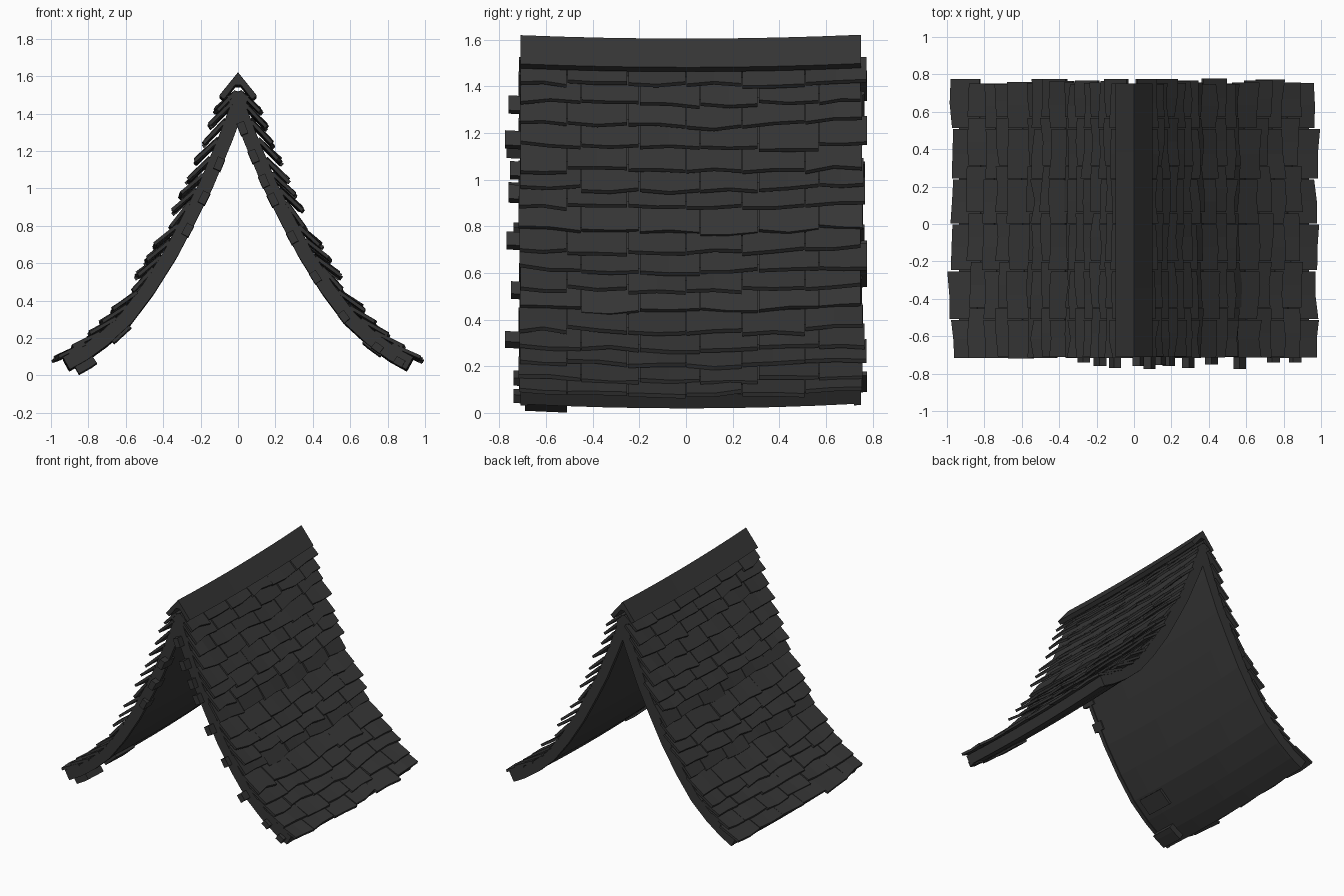
import bpy, bmesh, random
from mathutils import Vector

random.seed(4)
if "Cube" in bpy.data.objects:
    bpy.data.objects.remove(bpy.data.objects["Cube"])

slate = bpy.data.materials.new("dark slate")
slate.use_nodes = True
GREY = (0.036, 0.036, 0.036, 1)
slate.diffuse_color = GREY
bsdf = slate.node_tree.nodes["Principled BSDF"]
bsdf.inputs["Base Color"].default_value = GREY
bsdf.inputs["Roughness"].default_value = 0.9

# Centre line of one roof slope, (x, z) from ridge to eave
SLOPE = [Vector(p) for p in (
    (-0.02, 1.51), (0.07, 1.27), (0.17, 1.03), (0.26, 0.85), (0.36, 0.66),
    (0.48, 0.47), (0.60, 0.31), (0.72, 0.20), (0.83, 0.12), (0.92, 0.07))]
FRONT, BACK = -0.71, 0.75


def at_height(z):
    """Point on the slope, its outward normal and downhill direction."""
    for i in range(len(SLOPE) - 1):
        a, b = SLOPE[i], SLOPE[i + 1]
        if z >= b.y or i == len(SLOPE) - 2:
            break
    t = (a.y - z) / (a.y - b.y)

    def tangent(k):
        lo, hi = max(k - 1, 0), min(k + 1, len(SLOPE) - 1)
        return (SLOPE[hi] - SLOPE[lo]).normalized()
    d = tangent(i).lerp(tangent(i + 1), t).normalized()
    return a.lerp(b, t), Vector((-d.y, d.x)), d


def sag(y):
    return -0.02 * (1 - (y / 0.74) ** 2)


def finish(name, bm):
    bmesh.ops.recalc_face_normals(bm, faces=bm.faces)
    me = bpy.data.meshes.new(name)
    bm.to_mesh(me)
    bm.free()
    me.materials.append(slate)
    ob = bpy.data.objects.new(name, me)
    bpy.context.collection.objects.link(ob)


def loft(bm, rings):
    """Join equal closed outlines into a capped solid."""
    loops = [[bm.verts.new(p) for p in ring] for ring in rings]
    n = len(loops[0])
    for a, b in zip(loops, loops[1:]):
        for k in range(n):
            bm.faces.new((a[k], a[(k + 1) % n], b[(k + 1) % n], b[k]))
    bm.faces.new(loops[0])
    bm.faces.new(loops[-1])


def slab(bm, side, z_top, z_low, y0, y1, inner, outer, steps=1):
    """Curved slab following the slope between two heights."""
    heights = [z_top] + [p.y for p in SLOPE if z_low < p.y < z_top] + [z_low]
    section = []
    for off, order in ((outer, heights), (inner, heights[::-1])):
        for z in order:
            p, n, _ = at_height(z)
            section.append(p + n * off)
    rings = []
    for j in range(steps + 1):
        y = y0 + (y1 - y0) * j / steps
        rings.append([(side * p.x, y, p.y + sag(y)) for p in section])
    loft(bm, rings)


# Curved shell and the thicker rims at both gables
for side, label in ((1, "left"), (-1, "right")):
    bm = bmesh.new()
    slab(bm, side, 1.51, 0.07, FRONT + 0.01, BACK - 0.01, -0.035, 0.034, 8)
    finish(label + "_roof_shell", bm)
    bm = bmesh.new()
    slab(bm, side, 1.51, 0.07, FRONT, FRONT + 0.03, -0.042, 0.034)
    slab(bm, side, 1.51, 0.07, BACK - 0.03, BACK, -0.042, 0.034)
    finish(label + "_gable_rims", bm)

# Shingle courses, listed by the height of their lower edge
COURSES = (1.42, 1.34, 1.25, 1.15, 1.05, 0.97, 0.89, 0.79, 0.70, 0.62,
           0.54, 0.45, 0.36, 0.29, 0.22, 0.155, 0.095)
FLUSH = (0.79, 0.45)
SEAMS = ((FRONT, -0.51, -0.25, 0.0, 0.24, 0.51, BACK),
         (FRONT, -0.45, -0.20, 0.06, 0.31, 0.57, BACK))


def shingle(bm, side, z, y0, y1, lift):
    tip = at_height(z)[0] + Vector((lift, 0))
    # Walk back up the slope to find where the shingle is fixed
    up, root = z, tip
    while (root - tip).length < 0.16 and up < 1.5:
        up += 0.005
        p, n, _ = at_height(up)
        root = p + n * 0.025
    along = (tip - root).normalized()
    thick = Vector((-along.y, along.x)) * 0.018
    rings = []
    for y in (y0, (y0 + y1) / 2, y1):
        low = tip + along * random.uniform(-0.016, 0.01)
        low += thick * random.uniform(-0.3, 0.3)
        ring = (root, root + thick, low + thick / 2, low - thick / 2)
        rings.append([(side * p.x, y, p.y + sag(y)) for p in ring])
    loft(bm, rings)


for side, label in ((1, "left"), (-1, "right")):
    bm = bmesh.new()
    for row, z in enumerate(COURSES):
        seams = SEAMS[row % 2]
        lift = 0.068 if z in FLUSH else 0.106
        for y0, y1 in zip(seams, seams[1:]):
            if y0 == FRONT:
                y0 -= random.uniform(0, 0.012)
            if y1 == BACK:
                y1 += random.uniform(0, 0.03)
            shingle(bm, side, z + random.uniform(-0.008, 0.008),
                    y0 + 0.003, y1 - 0.003, lift)
    finish(label + "_shingles", bm)

# Folded ridge cap, sagging gently in the middle
bm = bmesh.new()
CAP = ((0, 1.62), (0.1, 1.497), (0.075, 1.478), (0.015, 1.555),
       (-0.015, 1.555), (-0.075, 1.478), (-0.1, 1.497))
rings = []
for j in range(9):
    y = FRONT + (BACK - FRONT) * j / 8
    rings.append([(x, y, z + sag(y) * 0.8) for x, z in CAP])
loft(bm, rings)
finish("ridge_cap", bm)

# Batten ends poking out of the front gable: side, height, reach
ENDS = ((1, 1.33, 0.76), (1, 1.18, 0.775), (1, 1.05, 0.755), (1, 0.95, 0.76),
        (1, 0.75, 0.77), (1, 0.54, 0.75), (1, 0.33, 0.775), (1, 0.17, 0.74),
        (1, 0.095, 0.74), (-1, 1.14, 0.77), (-1, 0.96, 0.76), (-1, 0.79, 0.74))
bm = bmesh.new()
for side, z, reach in ENDS:
    d = at_height(z)[2]
    half = 0.032 * d.y * d.y + 0.004
    slab(bm, side, z + half, z - half, -reach, FRONT + 0.06, -0.046, -0.005)
finish("batten_ends", bm)

# Loose boards fixed under the lower slopes
bm = bmesh.new()
for side, z1, z0, y0, y1, drop in (
        (-1, 0.14, 0.085, -0.69, -0.51, -0.085),
        (-1, 0.30, 0.22, -0.62, -0.40, -0.055),
        (1, 0.22, 0.15, -0.60, -0.37, -0.05)):
    slab(bm, side, z1, z0, y0, y1, drop, 0.0)
finish("underside_boards", bm)
